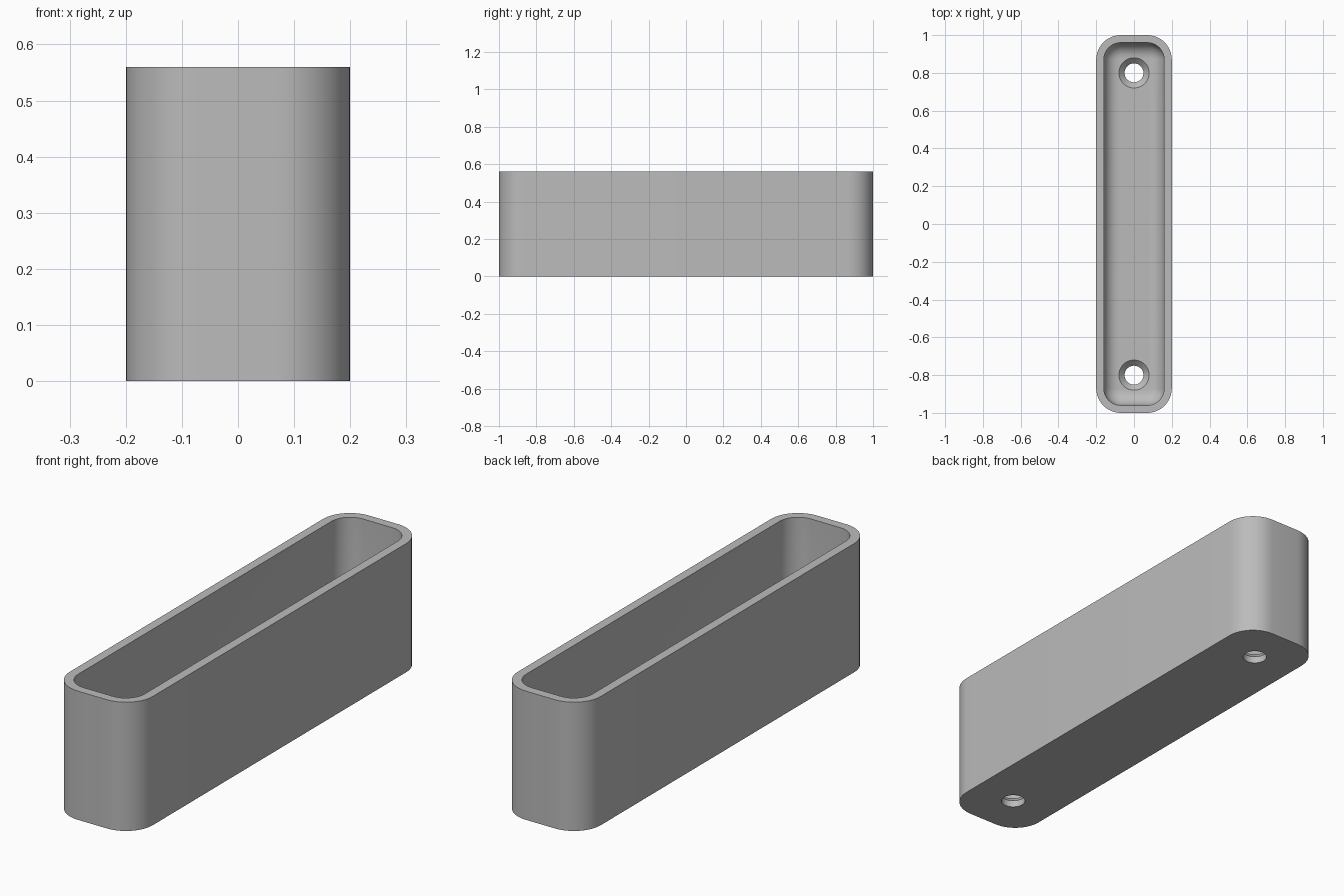
import bpy, bmesh
from math import sin, cos, pi, radians

old = bpy.data.objects.get("Cube")
if old:
    bpy.data.objects.remove(old, do_unlink=True)

HALF_X, HALF_Y, HEIGHT = 0.2, 1.0, 0.56
WALL, FLOOR, CORNER, FILLET = 0.04, 0.06, 0.13, 0.08
STEPS = 12

grey = bpy.data.materials.new("light grey")
grey.use_nodes = True
grey.diffuse_color = (0.5, 0.5, 0.5, 1)
grey.node_tree.nodes["Principled BSDF"].inputs["Base Color"].default_value = (0.5, 0.5, 0.5, 1)


def rounded_ring(inset, z):
    """Rounded rectangle, moved inward by inset, at height z."""
    r = max(CORNER - inset, 0.01)
    cx, cy = HALF_X - inset - r, HALF_Y - inset - r
    ring = []
    for quarter, (sx, sy) in enumerate([(1, 1), (-1, 1), (-1, -1), (1, -1)]):
        for i in range(STEPS + 1):
            a = (quarter + i / STEPS) * pi / 2
            ring.append((sx * cx + r * cos(a), sy * cy + r * sin(a), z))
    return ring


def circle_ring(radius, y, z, count=48):
    return [(radius * cos(2 * pi * i / count), y + radius * sin(2 * pi * i / count), z)
            for i in range(count)]


def skin(name, rings):
    """Bridge successive rings and cap both ends."""
    bm = bmesh.new()
    loops = [[bm.verts.new(p) for p in ring] for ring in rings]
    n = len(loops[0])
    for low, high in zip(loops, loops[1:]):
        for i in range(n):
            j = (i + 1) % n
            bm.faces.new((low[i], low[j], high[j], high[i]))
    bm.faces.new(loops[0][::-1])
    bm.faces.new(loops[-1])
    bmesh.ops.recalc_face_normals(bm, faces=bm.faces)
    mesh = bpy.data.meshes.new(name)
    bm.to_mesh(mesh)
    bm.free()
    mesh.materials.append(grey)
    obj = bpy.data.objects.new(name, mesh)
    bpy.context.collection.objects.link(obj)
    return obj


# Open tray: outer wall, flat rim, inner wall, filleted floor
rings = [rounded_ring(0, 0), rounded_ring(0, HEIGHT), rounded_ring(WALL, HEIGHT)]
for k in range(9):
    a = k / 8 * pi / 2
    rings.append(rounded_ring(WALL + FILLET * (1 - cos(a)), FLOOR + FILLET * (1 - sin(a))))
tray = skin("tray", rings)

# Countersunk screw holes near both ends
cutters = []
for label, y in (("front", -0.8), ("back", 0.8)):
    profile = [(0.05, -0.05), (0.05, FLOOR - 0.03), (0.08, FLOOR), (0.08, FLOOR + 0.03)]
    cutter = skin(label + "_hole_cutter", [circle_ring(r, y, z) for r, z in profile])
    cutter.hide_render = True
    cutters.append(cutter)
    mod = tray.modifiers.new(label + "_hole", "BOOLEAN")
    mod.operation = "DIFFERENCE"
    mod.solver = "EXACT"
    mod.object = cutter

bpy.ops.object.select_all(action="DESELECT")
bpy.context.view_layer.objects.active = tray
tray.select_set(True)
for mod in list(tray.modifiers):
    bpy.ops.object.modifier_apply(modifier=mod.name)
for cutter in cutters:
    bpy.data.objects.remove(cutter, do_unlink=True)
bpy.ops.object.shade_smooth_by_angle(angle=radians(30))
